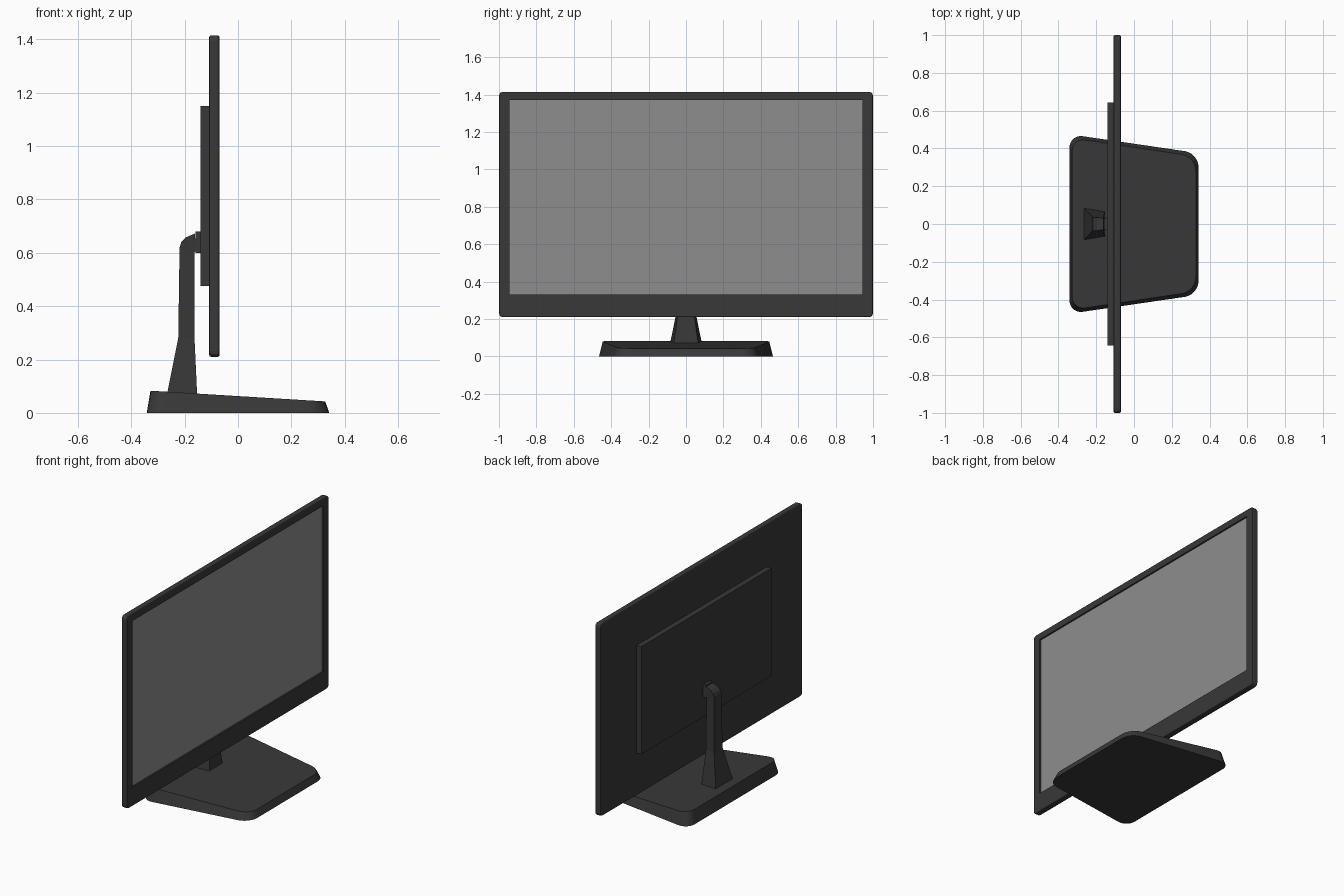
import bpy, bmesh
from mathutils import Vector

if "Cube" in bpy.data.objects:
    bpy.data.objects.remove(bpy.data.objects["Cube"])


def material(name, rgb):
    mat = bpy.data.materials.new(name)
    mat.use_nodes = True
    mat.diffuse_color = (*rgb, 1)
    mat.node_tree.nodes["Principled BSDF"].inputs["Base Color"].default_value = (*rgb, 1)
    return mat


plastic = material("dark_plastic", (0.04, 0.04, 0.04))
glass = material("grey_screen", (0.27, 0.27, 0.27))


def finish(name, bm, mat):
    bmesh.ops.recalc_face_normals(bm, faces=bm.faces)
    mesh = bpy.data.meshes.new(name)
    bm.to_mesh(mesh)
    bm.free()
    mesh.materials.append(mat)
    obj = bpy.data.objects.new(name, mesh)
    bpy.context.collection.objects.link(obj)
    return obj


def loft(rings):
    """Skin a list of matching rings of points and cap both ends."""
    bm = bmesh.new()
    loops = [[bm.verts.new(p) for p in ring] for ring in rings]
    n = len(loops[0])
    for low, high in zip(loops, loops[1:]):
        for i in range(n):
            j = (i + 1) % n
            bm.faces.new((low[i], low[j], high[j], high[i]))
    bm.faces.new(loops[0])
    bm.faces.new(loops[-1])
    bmesh.ops.recalc_face_normals(bm, faces=bm.faces)
    return bm


def box(x, y, z):
    """Box from (min, max) ranges."""
    return loft([[(x[0], y[0], h), (x[1], y[0], h), (x[1], y[1], h), (x[0], y[1], h)] for h in z])


def bevel(bm, test, width, segments):
    edges = [e for e in bm.edges if test(e)]
    bmesh.ops.bevel(bm, geom=edges, offset=width, segments=segments,
                    profile=0.5, affect='EDGES', clamp_overlap=True)


def trapezoid(back, front, z_back, z_front, half_back, half_front):
    return [(back, -half_back, z_back), (front, -half_front, z_front),
            (front, half_front, z_front), (back, half_back, z_back)]


def smooth(obj, angle):
    bpy.ops.object.select_all(action='DESELECT')
    obj.select_set(True)
    bpy.context.view_layer.objects.active = obj
    bpy.ops.object.shade_smooth_by_angle(angle=angle)


# Wedge-shaped foot with rounded corners
bm = loft([trapezoid(-0.342, 0.342, 0, 0, 0.475, 0.375),
           trapezoid(-0.328, 0.327, 0.083, 0.043, 0.455, 0.357)])
bevel(bm, lambda e: abs(e.verts[0].co.z - e.verts[1].co.z) > 0.03
      and abs(e.verts[0].co.x - e.verts[1].co.x) < 0.1, 0.07, 6)
smooth(finish("foot", bm, plastic), 0.6)

# Stem: flared at the foot, bending forward to the head
stem = [trapezoid(-0.266, -0.153, 0.07, 0.065, 0.085, 0.066),
        trapezoid(-0.224, -0.163, 0.28, 0.28, 0.042, 0.036),
        trapezoid(-0.219, -0.163, 0.62, 0.60, 0.036, 0.030),
        trapezoid(-0.212, -0.162, 0.642, 0.603, 0.036, 0.030),
        trapezoid(-0.195, -0.160, 0.658, 0.606, 0.035, 0.030),
        trapezoid(-0.162, -0.156, 0.672, 0.610, 0.030, 0.030)]
finish("stem", loft(stem), plastic)

# Head joining the stem to the back housing
finish("stem_head", box((-0.160, -0.138), (-0.032, 0.032), (0.60, 0.68)), plastic)

# Housing on the back of the panel
finish("back_housing", box((-0.141, -0.104), (-0.643, 0.643), (0.476, 1.15)), plastic)

# Panel frame with rounded corners and softened rims
bm = box((-0.108, -0.069), (-1, 1), (0.21, 1.415))
bevel(bm, lambda e: abs(e.verts[0].co.x - e.verts[1].co.x) > 0.01, 0.022, 3)
bevel(bm, lambda e: abs(e.verts[0].co.x - e.verts[1].co.x) < 0.001, 0.007, 2)
frame = finish("panel_frame", bm, plastic)

# Recess for the screen
screen_y, screen_z = (-0.943, 0.943), (0.33, 1.37)
cutter = finish("recess_cutter", box((-0.081, -0.04), screen_y, screen_z), plastic)
cutter.hide_render = True
cut = frame.modifiers.new("recess", 'BOOLEAN')
cut.operation = 'DIFFERENCE'
cut.solver = 'EXACT'
cut.object = cutter
bpy.context.view_layer.objects.active = frame
bpy.ops.object.modifier_apply(modifier="recess")
bpy.data.objects.remove(cutter)

# Screen lying in the recess
finish("screen", box((-0.083, -0.079), screen_y, screen_z), glass)
